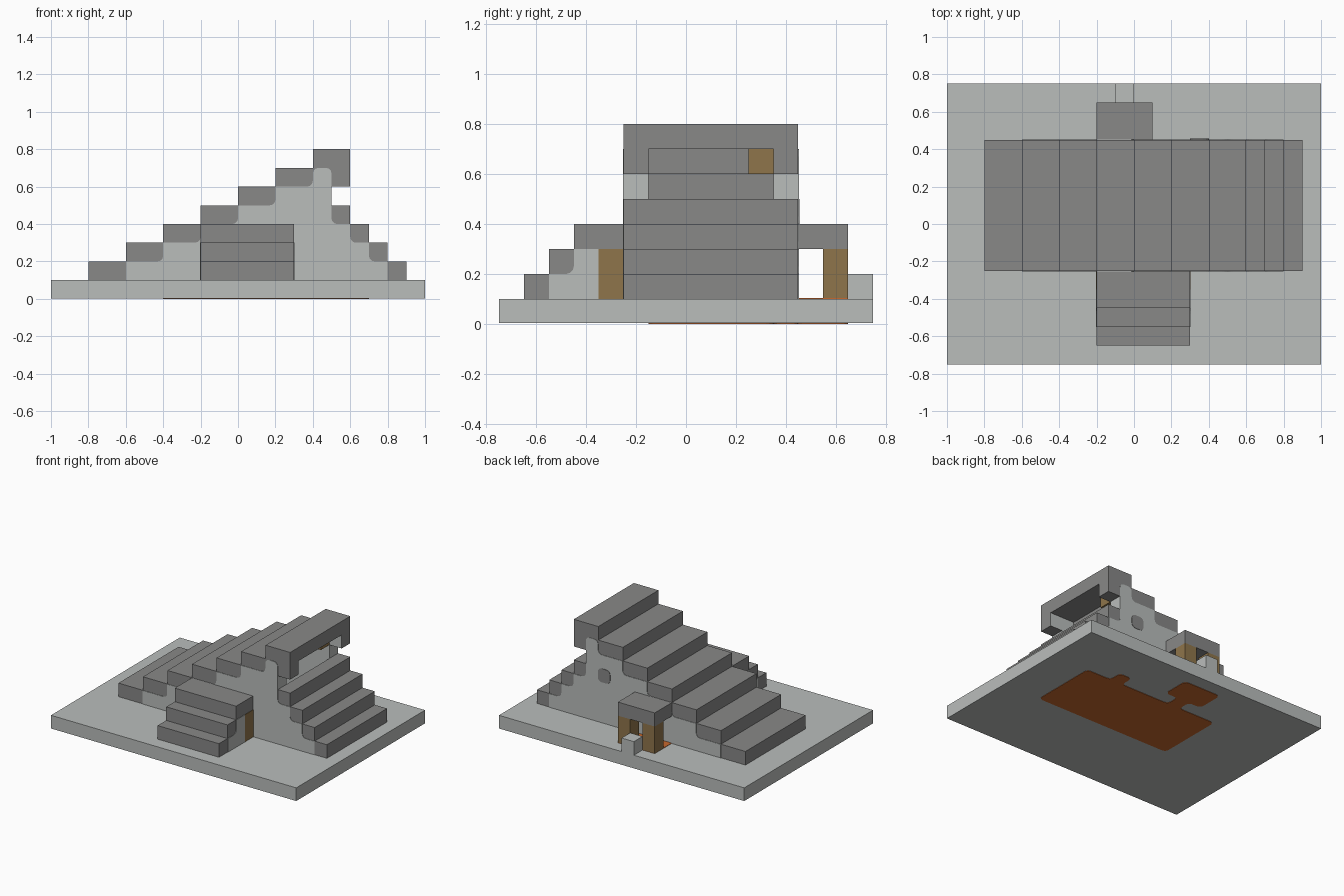
import bpy, bmesh

cube = bpy.data.objects.get("Cube")
if cube:
    bpy.data.objects.remove(cube, do_unlink=True)


def material(name, rgb):
    m = bpy.data.materials.new(name)
    m.use_nodes = True
    m.diffuse_color = (*rgb, 1)
    m.node_tree.nodes["Principled BSDF"].inputs["Base Color"].default_value = (*rgb, 1)
    return m


LIGHT = material("light_stone", (0.49, 0.51, 0.5))
DARK = material("dark_stone", (0.246, 0.246, 0.243))
WOOD = material("timber", (0.275, 0.178, 0.07))
FLOOR = material("orange_floor", (0.57, 0.14, 0.027))
T = 0.003  # thickness of painted plates


def prism(name, pts, axis, lo, hi, mats, rounded=(), rule=None):
    """Extrude a 2D outline along an axis, optionally rounding some corners."""
    place = {"x": lambda a, b, d: (d, a, b),
             "y": lambda a, b, d: (a, d, b),
             "z": lambda a, b, d: (a, b, d)}[axis]
    bm = bmesh.new()
    verts = [bm.verts.new(place(a, b, lo)) for a, b in pts]
    bm.faces.new(verts)
    corners = [verts[i] for i in rounded]
    if corners:
        bmesh.ops.bevel(bm, geom=corners, offset=0.03, segments=3,
                        profile=0.5, affect='VERTICES')
    ext = bmesh.ops.extrude_face_region(bm, geom=bm.faces[:])
    moved = [g for g in ext["geom"] if isinstance(g, bmesh.types.BMVert)]
    bmesh.ops.translate(bm, verts=moved, vec=place(0, 0, hi - lo))
    bmesh.ops.recalc_face_normals(bm, faces=bm.faces[:])
    if rule:
        for f in bm.faces:
            f.material_index = rule(f.calc_center_median(), f.normal)
    mesh = bpy.data.meshes.new(name)
    bm.to_mesh(mesh)
    bm.free()
    for m in mats:
        mesh.materials.append(m)
    obj = bpy.data.objects.new(name, mesh)
    bpy.context.scene.collection.objects.link(obj)
    return obj


def box(name, x, y, z, mat):
    return prism(name, [(x[0], y[0]), (x[1], y[0]), (x[1], y[1]), (x[0], y[1])],
                 "z", z[0], z[1], [mat])


def outline(rows, door=False):
    """Stepped outline from the (left, right) extent of each 0.1 high row."""
    pts = [(-0.1, 0.1), (-0.1, 0.3), (0.0, 0.3), (0.0, 0.1)] if door else []
    left = []
    for i, (a, b) in enumerate(rows):
        z = 0.1 + 0.1 * i
        pts += [(b, z), (b, z + 0.1)]
        left = [(a, z + 0.1), (a, z)] + left
    pts += left
    # Drop repeated points and those on a straight run
    pts = [p for i, p in enumerate(pts)
           if abs(p[0] - pts[i - 1][0]) + abs(p[1] - pts[i - 1][1]) > 1e-4]
    n = len(pts)
    return [p for i, p in enumerate(pts) if abs(turn(pts, i, n)) > 1e-6]


def turn(pts, i, n):
    (ax, ay), (bx, by), (cx, cy) = pts[i - 1], pts[i], pts[(i + 1) % n]
    return (bx - ax) * (cy - by) - (by - ay) * (cx - bx)


def soft_corners(pts):
    """Inner step corners and the peak are soft; the doorway stays square."""
    n = len(pts)
    return [i for i, (a, z) in enumerate(pts)
            if z > 0.65 or (turn(pts, i, n) < 0
                            and not (-0.11 < a < 0.01 and z < 0.35))]


# Base slab with the floor showing above and below
box("base_slab", (-1, 1), (-0.75, 0.75), (T, 0.1), LIGHT)
floor = [(-0.4, -0.15), (0.7, -0.15), (0.7, 0.35), (0.5, 0.35), (0.5, 0.45),
         (0.4, 0.45), (0.4, 0.35), (0, 0.35), (0, 0.45), (0.1, 0.45),
         (0.1, 0.65), (-0.2, 0.65), (-0.2, 0.45), (-0.1, 0.45),
         (-0.1, 0.35), (-0.4, 0.35)]
prism("floor_underside", floor, "z", 0, T, [FLOOR], range(len(floor)))
prism("floor_inside", floor, "z", 0.1, 0.1 + T, [FLOOR])

# Stepped roof between the end walls
for i in range(7):
    x, z = -0.8 + 0.2 * i, 0.1 + 0.1 * i
    box("long_roof_step", (x, x + 0.2), (-0.15, 0.35), (z, z + 0.1), DARK)
for i in range(4):
    x, z = 0.8 - 0.1 * i, 0.1 + 0.1 * i
    box("short_roof_step", (x, x + 0.1), (-0.15, 0.35), (z, z + 0.1), DARK)
box("window_timber", (0.4, 0.5), (0.25, 0.35), (0.6, 0.7), WOOD)

# End walls: dark roof edge with a light stone field on the outside
wall_rows = [(-0.8, 0.9), (-0.6, 0.8), (-0.4, 0.7), (-0.2, 0.6),
             (0, 0.5), (0.2, 0.6), (0.4, 0.6)]
field_rows = [(-0.6, 0.8), (-0.4, 0.7), (-0.2, 0.6), (0, 0.5), (0.2, 0.5), (0.4, 0.5)]
for name, lo, out, door in (("front", -0.25, -1, False), ("back", 0.35, 1, True)):
    def stone(c, n, out=out):
        inside = n.y * out < -0.5
        window_jamb = n.x > 0.5 and 0.5 < c.z < 0.6
        door_jamb = -0.11 < c.x < 0.01 and c.z < 0.31 and abs(n.y) < 0.5
        return 1 if inside or window_jamb or door_jamb else 0

    prism(name + "_wall", outline(wall_rows, door), "y", lo, lo + 0.1,
          [DARK, LIGHT], rule=stone)
    field = outline(field_rows, door)
    face = lo if out < 0 else lo + 0.1
    prism(name + "_wall_field", field, "y", face, face + out * T,
          [LIGHT], soft_corners(field))

# Dark stone set in the back wall
prism("back_wall_stone", [(0.3, 0.4), (0.4, 0.4), (0.4, 0.5), (0.3, 0.5)],
      "y", 0.45, 0.45 + 2 * T, [DARK], range(4))

# Front annex with stepped roof, side walls and timber posts
annex = outline([(-0.65, -0.25), (-0.55, -0.25), (-0.45, -0.25)])
annex_field = outline([(-0.55, -0.35), (-0.45, -0.35)])
for side, lo, out in (("left", 0.2, 1), ("right", -0.2, -1)):
    face = lo + 0.1 if out > 0 else lo
    prism("annex_wall_" + side, annex, "x", lo, lo + 0.1, [DARK])
    prism("annex_field_" + side, annex_field, "x", face, face + out * T,
          [LIGHT], soft_corners(annex_field))
    box("annex_post_" + side, sorted((face - out * 0.05, face + out * T)),
        (-0.35, -0.25), (0.1, 0.3), WOOD)
for i, back in enumerate((-0.55, -0.45, -0.25)):
    box("annex_roof_step", (-0.1, 0.2), (-0.65 + 0.1 * i, back),
        (0.1 + 0.1 * i, 0.2 + 0.1 * i), DARK)

# Back porch with two posts and a stone block before the entrance
box("porch_roof", (-0.2, 0.1), (0.45, 0.65), (0.3, 0.4), DARK)
for x in (-0.2, 0.0):
    box("porch_post", (x, x + 0.1), (0.55, 0.65), (0.1, 0.3), WOOD)
box("porch_step", (-0.1, 0), (0.65, 0.75), (0.1, 0.2), LIGHT)
